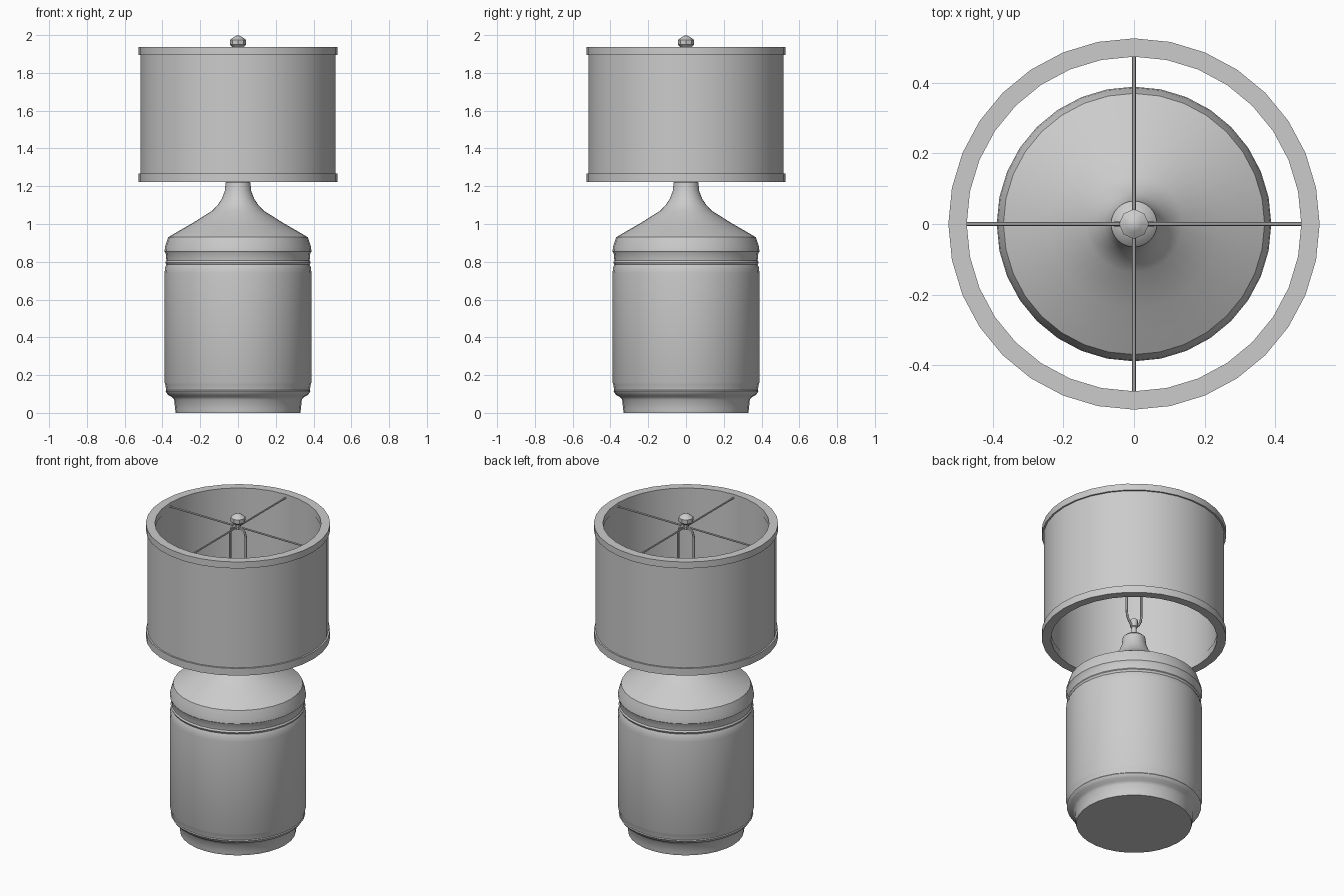
import bpy
import bmesh
import math
from mathutils import Vector

cube = bpy.data.objects.get("Cube")
if cube:
    bpy.data.objects.remove(cube, do_unlink=True)

grey = bpy.data.materials.new("plain_grey")
grey.use_nodes = True
grey.diffuse_color = (0.6, 0.6, 0.6, 1)
grey.node_tree.nodes["Principled BSDF"].inputs["Base Color"].default_value = (0.6, 0.6, 0.6, 1)


def finish(obj, angle):
    obj.data.materials.append(grey)
    bpy.ops.object.select_all(action="DESELECT")
    obj.select_set(True)
    bpy.context.view_layer.objects.active = obj
    bpy.ops.object.shade_smooth_by_angle(angle=math.radians(angle))
    return obj


def lathe(name, profile, sides, closed=False, angle=35):
    """Spin a (radius, height) profile about the z axis."""
    bm = bmesh.new()
    verts = [bm.verts.new((r, 0, z)) for r, z in profile]
    pairs = list(zip(verts, verts[1:]))
    if closed:
        pairs.append((verts[-1], verts[0]))
    edges = [bm.edges.new(p) for p in pairs]
    bmesh.ops.spin(bm, geom=verts + edges, cent=(0, 0, 0), axis=(0, 0, 1),
                   angle=math.tau, steps=sides, use_duplicate=False)
    bmesh.ops.remove_doubles(bm, verts=bm.verts, dist=0.0005)
    bmesh.ops.recalc_face_normals(bm, faces=bm.faces)
    mesh = bpy.data.meshes.new(name)
    bm.to_mesh(mesh)
    bm.free()
    obj = bpy.data.objects.new(name, mesh)
    bpy.context.collection.objects.link(obj)
    return finish(obj, angle)


def wire(name, points, radius):
    """Round wire along a path, turned into a mesh."""
    curve = bpy.data.curves.new(name + "_path", "CURVE")
    curve.dimensions = "3D"
    curve.bevel_depth = radius
    curve.bevel_resolution = 1
    curve.use_fill_caps = True
    spline = curve.splines.new("POLY")
    spline.points.add(len(points) - 1)
    for p, co in zip(spline.points, points):
        p.co = (*co, 1)
    helper = bpy.data.objects.new(name + "_path", curve)
    bpy.context.collection.objects.link(helper)
    bpy.context.view_layer.update()
    mesh = bpy.data.meshes.new_from_object(
        helper.evaluated_get(bpy.context.evaluated_depsgraph_get()))
    bpy.data.objects.remove(helper, do_unlink=True)
    obj = bpy.data.objects.new(name, mesh)
    bpy.context.collection.objects.link(obj)
    return finish(obj, 50)


# Jar-shaped base with foot, two banded grooves and a tapering neck
lathe("lamp_body", [
    (0, 0), (0.33, 0), (0.333, 0.02), (0.338, 0.07), (0.35, 0.085), (0.37, 0.095),
    (0.378, 0.105), (0.384, 0.115), (0.38, 0.12), (0.385, 0.15), (0.389, 0.16),
    (0.389, 0.74), (0.386, 0.77), (0.379, 0.785), (0.385, 0.797), (0.379, 0.807),
    (0.383, 0.845), (0.389, 0.855), (0.386, 0.88), (0.37, 0.93), (0.31, 0.965),
    (0.24, 1.005), (0.137, 1.07), (0.108, 1.1), (0.085, 1.135), (0.07, 1.175),
    (0.065, 1.22), (0.05, 1.235), (0.02, 1.25), (0, 1.25)], 32)

# Stem with a socket on top of the neck
lathe("socket_stem", [
    (0, 1.24), (0.015, 1.24), (0.015, 1.29), (0.022, 1.295),
    (0.022, 1.34), (0, 1.34)], 12)

# Thick drum shade and its two protruding rims
lathe("shade_wall", [(0.477, 1.25), (0.516, 1.25), (0.516, 1.91), (0.477, 1.91)],
      32, closed=True)
for name, low, high in (("bottom_rim", 1.222, 1.267), ("top_rim", 1.896, 1.937)):
    lathe(name, [(0.474, low), (0.526, low), (0.526, high), (0.474, high)],
          32, closed=True)

# Crossed wires that carry the shade
for name, axis in (("cross_wire_x", Vector((0.48, 0, 0))),
                   ("cross_wire_y", Vector((0, 0.48, 0)))):
    lift = Vector((0, 0, 1.915))
    wire(name, [lift - axis, lift + axis], 0.005)

# Wire harp: one half outline, mirrored to the other side
half = [(0.015, 1.3), (0.035, 1.32), (0.05, 1.35), (0.055, 1.39),
        (0.055, 1.86), (0.045, 1.895), (0.02, 1.91)]
path = [(x, 0, z) for x, z in half] + [(-x, 0, z) for x, z in reversed(half)]
wire("harp", path, 0.007)

# Faceted finial knob on a short post
lathe("finial_post", [(0, 1.9), (0.015, 1.9), (0.015, 1.95), (0, 1.95)], 8)
lathe("finial", [(0, 1.935), (0.03, 1.937), (0.042, 1.95), (0.042, 1.975),
                 (0.022, 1.99), (0, 2.0)], 8, angle=40)
